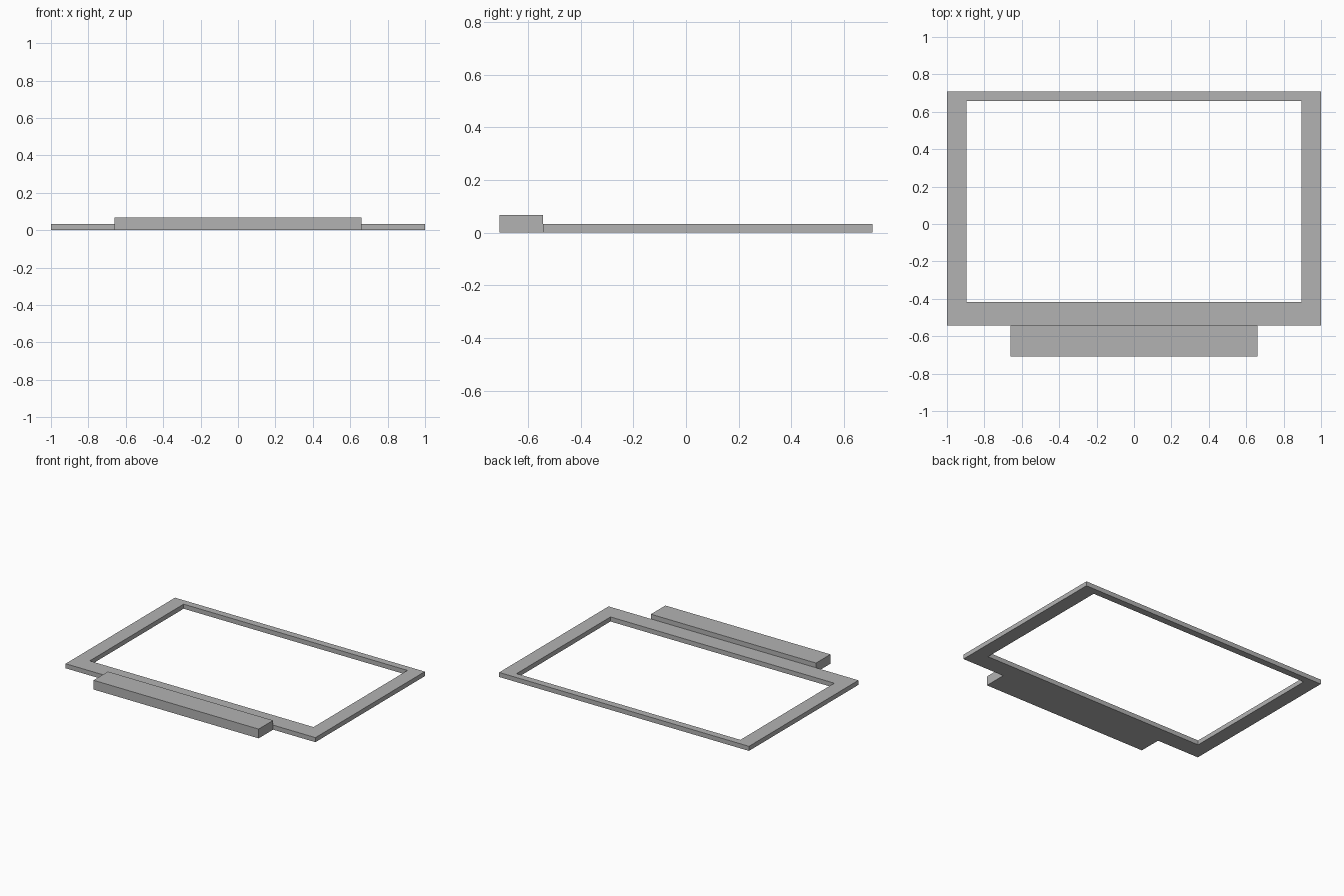
import bpy
import bmesh

cube = bpy.data.objects.get("Cube")
if cube:
    bpy.data.objects.remove(cube, do_unlink=True)

grey = bpy.data.materials.new("plain grey")
grey.use_nodes = True
colour = (0.448, 0.448, 0.448, 1)
grey.diffuse_color = colour
grey.node_tree.nodes["Principled BSDF"].inputs["Base Color"].default_value = colour


def make_object(name, bm):
    bmesh.ops.recalc_face_normals(bm, faces=bm.faces)
    mesh = bpy.data.meshes.new(name)
    bm.to_mesh(mesh)
    bm.free()
    mesh.materials.append(grey)
    obj = bpy.data.objects.new(name, mesh)
    bpy.context.collection.objects.link(obj)
    return obj


def rectangle(bm, half_width, front, back, z=0):
    corners = [(-half_width, front), (half_width, front),
               (half_width, back), (-half_width, back)]
    return [bm.verts.new((x, y, z)) for x, y in corners]


def extrude_up(bm, height):
    result = bmesh.ops.extrude_face_region(bm, geom=bm.faces[:], use_keep_orig=True)
    verts = [v for v in result["geom"] if isinstance(v, bmesh.types.BMVert)]
    bmesh.ops.translate(bm, verts=verts, vec=(0, 0, height))


# Flat rectangular frame around an open window, with a deeper front rail
bm = bmesh.new()
outer = rectangle(bm, 1.0, -0.543, 0.708)
inner = rectangle(bm, 0.896, -0.416, 0.658)
for i in range(4):
    j = (i + 1) % 4
    bm.faces.new((outer[i], outer[j], inner[j], inner[i]))
extrude_up(bm, 0.033)
make_object("frame", bm)

# Thicker block along the front edge
bm = bmesh.new()
bm.faces.new(rectangle(bm, 0.661, -0.708, -0.543))
extrude_up(bm, 0.067)
make_object("front_block", bm)
